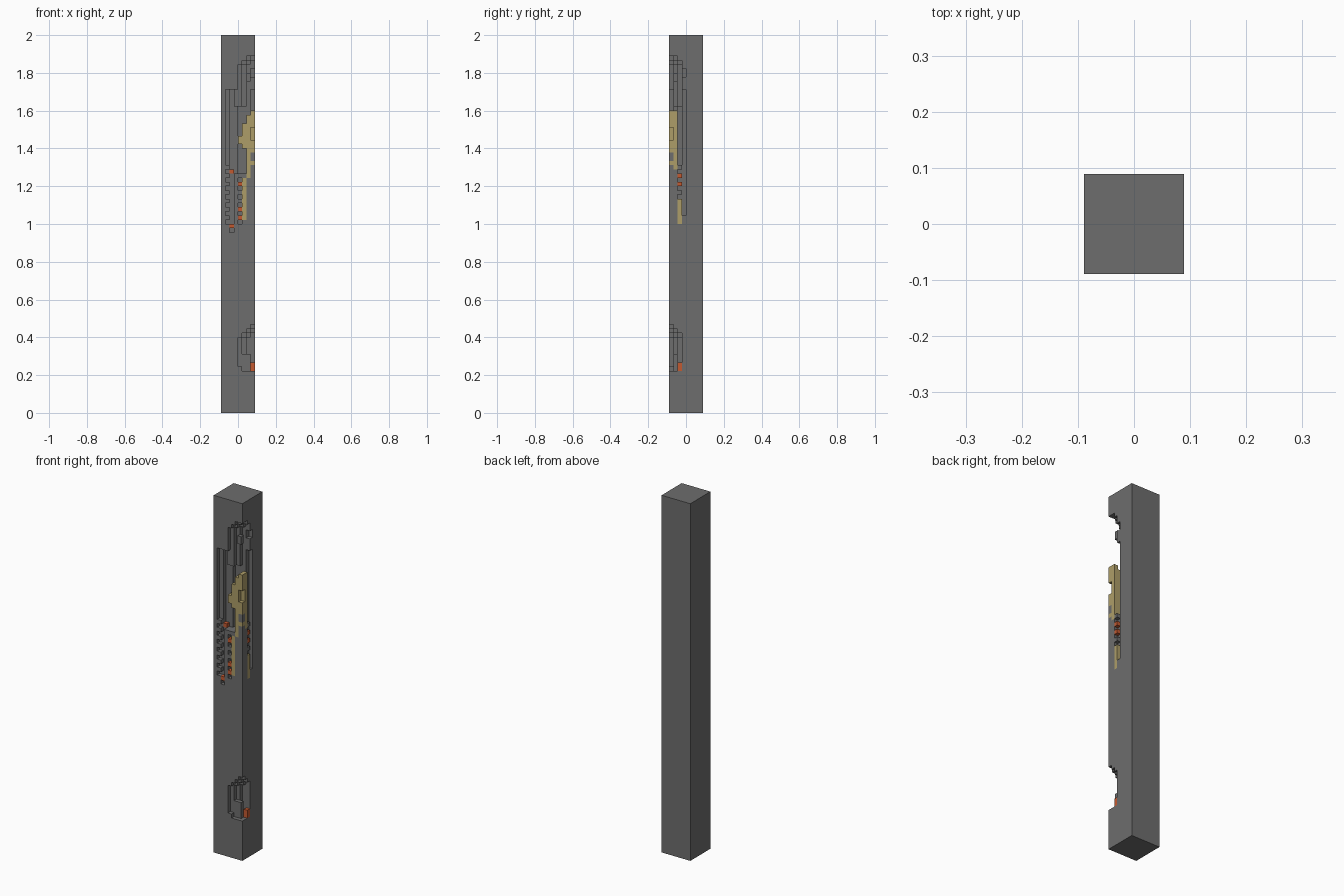
import bpy
import bmesh
from itertools import product
from mathutils import Vector

default_cube = bpy.data.objects.get("Cube")
if default_cube:
    bpy.data.objects.remove(default_cube, do_unlink=True)

WIDTH, HEIGHT = 8, 90
CELL = 2 / HEIGHT
LAST = WIDTH - 1


def make_material(name, colour):
    material = bpy.data.materials.new(name)
    material.use_nodes = True
    material.diffuse_color = (*colour, 1)
    material.node_tree.nodes["Principled BSDF"].inputs["Base Color"].default_value = (*colour, 1)
    return material


def block(x, y, z):
    """Cells in a box; each argument is a (first, last) pair."""
    spans = [range(first, last + 1) for first, last in (x, y, z)]
    return set(product(*spans))


def corner_wedge(reach, z, left=0, back=LAST):
    """Cells near the broken front corner, cut on a diagonal."""
    return {c for c in block((left, LAST), (0, back), z)
            if c[0] - c[1] > LAST - reach}


def build_part(name, cells, solid, material):
    """Skin the cells, leaving out faces shared with any solid cell."""
    bm = bmesh.new()
    corners = {}

    def vertex(point):
        key = tuple(round(value) for value in point)
        if key not in corners:
            offset = Vector((WIDTH / 2, WIDTH / 2, 0))
            corners[key] = bm.verts.new((Vector(key) - offset) * CELL)
        return corners[key]

    for cell in sorted(cells):
        for axis, side in product(range(3), (0, 1)):
            neighbour = list(cell)
            neighbour[axis] += 1 if side else -1
            if tuple(neighbour) in solid:
                continue
            u, v = (axis + 1) % 3, (axis + 2) % 3
            loop = []
            for du, dv in ((0, 0), (1, 0), (1, 1), (0, 1)):
                point = list(cell)
                point[axis] += side
                point[u] += du
                point[v] += dv
                loop.append(vertex(point))
            bm.faces.new(loop if side else loop[::-1])
    bmesh.ops.dissolve_limit(bm, angle_limit=0.01, verts=bm.verts, edges=bm.edges)
    bmesh.ops.triangulate(bm, faces=[f for f in bm.faces if len(f.verts) > 4])
    mesh = bpy.data.meshes.new(name)
    bm.to_mesh(mesh)
    bm.free()
    mesh.materials.append(material)
    part = bpy.data.objects.new(name, mesh)
    bpy.context.collection.objects.link(part)
    return part


# Upper break: narrow at the top, widening downwards
hollow = corner_wedge(2, (84, 84))
hollow |= corner_wedge(3, (83, 83))
hollow |= corner_wedge(4, (77, 82), back=2)
hollow |= block((LAST, LAST), (3, 3), (80, 81))

# Main cavity, with shallow steps to the left and a slot at the right
hollow |= corner_wedge(4, (59, 76))
hollow |= block((1, 1), (0, 0), (59, 76))
hollow |= block((2, 3), (0, 1), (57, 76))
hollow |= block((4, 5), (0, 2), (57, 72))
hollow |= block((LAST, LAST), (3, 3), (47, 76))

# Toothed channels below the cavity
for layer in range(45, 58):
    row = (layer, layer)
    hollow |= block((2, 2), (0, 0), row)
    if layer % 2:
        hollow |= block((1, 1), (0, 0), row)
        hollow |= block((4, 4), (0, 0), row)
        if layer > 50:
            hollow |= block((LAST, LAST), (2, 2), row)
hollow |= block((2, 2), (0, 0), (43, 44))

# Lower break, stepped at the top
hollow |= corner_wedge(1, (20, 20))
hollow |= corner_wedge(2, (19, 19))
hollow |= corner_wedge(3, (18, 18))
hollow |= corner_wedge(4, (11, 17), back=2)
hollow |= corner_wedge(3, (10, 10))

# Grey lumps left standing inside the breaks
lumps = block((5, 6), (1, 1), (10, 13))
lumps |= block((3, 3), (1, 1), (73, 76))
lumps |= block((6, 6), (1, 1), (79, 80))
hollow -= lumps

# Golden vein: a jagged mass on the corner with two thin roots
vein = set()
for left, z in ((7, (71, 71)), (6, (69, 70)), (5, (66, 68)),
                (4, (64, 65)), (5, (63, 63)), (6, (59, 62))):
    vein |= block((left, LAST), (0, 1), z)
vein |= block((6, 6), (0, 0), (56, 58))
vein |= block((5, 5), (0, 0), (46, 55))
vein |= block((LAST, LAST), (1, 1), (58, 58))
vein |= block((LAST, LAST), (2, 2), (45, 50))
notch = block((LAST, LAST), (0, 0), (65, 67))
vein -= notch | block((LAST, LAST), (0, 0), (60, 61))
hollow -= block((LAST, LAST), (0, 0), (60, 61))
hollow |= notch

# Glowing embers tucked into the breaks
embers = block((LAST, LAST), (2, 2), (10, 11))
embers |= block((LAST, LAST), (2, 2), (54, 54))
embers |= block((LAST, LAST), (2, 2), (56, 56))
embers |= block((2, 2), (0, 0), (44, 44)) | block((2, 2), (1, 1), (57, 57))
embers |= block((4, 4), (0, 0), (46, 46)) | block((4, 4), (0, 0), (48, 48))
embers |= block((4, 4), (0, 0), (54, 54))

# Stone column is everything that is left
whole = block((0, LAST), (0, LAST), (0, HEIGHT - 1))
embers -= vein
stone = whole - hollow - vein - embers
solid = stone | vein | embers

build_part("stone_column", stone, solid, make_material("stone grey", (0.155, 0.155, 0.155)))
build_part("golden_vein", vein, solid, make_material("pale gold", (0.42, 0.34, 0.14)))
build_part("embers", embers, solid, make_material("ember orange", (0.55, 0.1, 0.03)))
